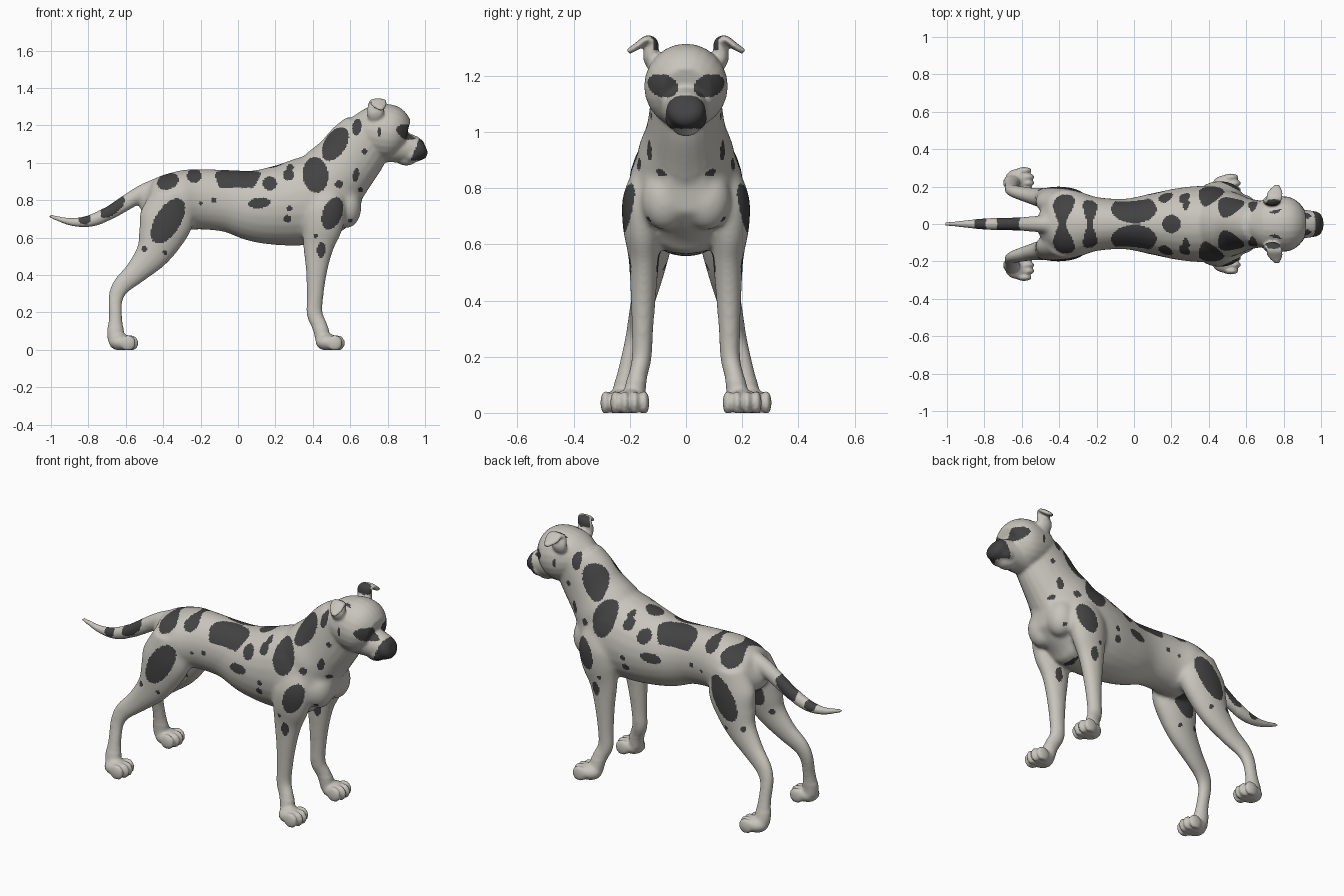
import bpy
import bmesh
import math
from mathutils import Vector, Matrix

default_cube = bpy.data.objects.get("Cube")
if default_cube:
    bpy.data.objects.remove(default_cube, do_unlink=True)


def make_material(name, colour):
    material = bpy.data.materials.new(name)
    material.use_nodes = True
    material.diffuse_color = (*colour, 1)
    shader = material.node_tree.nodes["Principled BSDF"]
    shader.inputs["Base Color"].default_value = (*colour, 1)
    shader.inputs["Roughness"].default_value = 0.8
    return material


coat = make_material("pale_coat", (.57, .555, .50))
spot = make_material("dark_spots", (.055, .055, .055))

X_AXIS, Y_AXIS = Vector((1, 0, 0)), Vector((0, 1, 0))
bm = bmesh.new()


def catmull(a, b, c, d, t):
    return [(2 * q + (r - p) * t + (2 * p - 5 * q + 4 * r - s) * t * t
             + (3 * q - p - 3 * r + s) * t ** 3) / 2
            for p, q, r, s in zip(a, b, c, d)]


def tube(rings, side=Y_AXIS, mirror=1, sides=24, steps=5):
    """Closed loft; each ring is x, y, z, radius along side, radius across."""
    rings = [(x, y * mirror, z, w, h) for x, y, z, w, h in rings]
    padded = [rings[0]] + rings + [rings[-1]]
    fine = [catmull(*padded[i:i + 4], k / steps)
            for i in range(len(rings) - 1) for k in range(steps)]
    fine.append(rings[-1])
    centres = [Vector(ring[:3]) for ring in fine]
    loops = []
    for i, ring in enumerate(fine):
        tangent = centres[min(i + 1, len(fine) - 1)] - centres[max(i - 1, 0)]
        across = tangent.cross(side).normalized()
        loop = []
        for k in range(sides):
            angle = math.tau * k / sides
            loop.append(bm.verts.new(centres[i] + side * ring[3] * math.cos(angle)
                                     + across * ring[4] * math.sin(angle)))
        loops.append(loop)
    faces = [bm.faces.new(loops[0]), bm.faces.new(loops[-1][::-1])]
    for low, high in zip(loops, loops[1:]):
        for k in range(sides):
            n = (k + 1) % sides
            faces.append(bm.faces.new((low[k], high[k], high[n], low[n])))
    bmesh.ops.recalc_face_normals(bm, faces=faces)


def blob(centre, radii):
    matrix = Matrix.Translation(centre) @ Matrix.Diagonal((*radii, 1))
    bmesh.ops.create_uvsphere(bm, u_segments=20, v_segments=14, radius=1, matrix=matrix)


def along_middle(profile):
    """Turn x, z, half width, half height into rings on the centre plane."""
    return [(x, 0, z, w, h) for x, z, w, h in profile]


# Torso, neck, skull, muzzle and tail
tube(along_middle([
    (-.51, .81, .04, .05), (-.47, .80, .11, .10), (-.4, .80, .165, .135),
    (-.3, .80, .175, .16), (-.2, .805, .145, .162), (-.05, .795, .135, .167),
    (.1, .77, .165, .195), (.25, .775, .195, .22), (.4, .80, .205, .24),
    (.5, .81, .19, .225), (.6, .80, .14, .15), (.66, .79, .07, .08)]))
tube(along_middle([
    (.42, .82, .17, .19), (.5, .91, .175, .195), (.575, .995, .145, .178),
    (.64, 1.08, .13, .17), (.7, 1.15, .125, .15)]))
tube(along_middle([
    (.60, 1.2, .05, .05), (.66, 1.185, .115, .11), (.74, 1.17, .143, .145),
    (.81, 1.16, .148, .15), (.86, 1.15, .13, .13), (.9, 1.14, .09, .09)]))
tube(along_middle([
    (.8, 1.1, .1, .1), (.87, 1.085, .085, .085), (.93, 1.075, .074, .075),
    (.97, 1.075, .068, .063), (.99, 1.08, .058, .052), (1.003, 1.085, .035, .03)]))
tube(along_middle([
    (-.4, .88, .05, .05), (-.5, .845, .045, .045), (-.6, .785, .038, .043),
    (-.7, .725, .034, .038), (-.8, .687, .03, .031), (-.9, .685, .02, .02),
    (-1.008, .716, .009, .009)]))
blob((.9, 0, 1.02), (.055, .05, .035))

FRONT_LEG = [
    (.43, .12, .88, .06, .09), (.46, .15, .77, .075, .115), (.45, .155, .66, .07, .11),
    (.43, .15, .55, .055, .083), (.42, .152, .42, .046, .058), (.412, .155, .28, .038, .045),
    (.41, .158, .19, .036, .044), (.44, .175, .12, .036, .042), (.455, .187, .05, .042, .04)]
HIND_LEG = [
    (-.36, .1, .84, .08, .1), (-.38, .115, .71, .082, .145), (-.415, .125, .6, .075, .122),
    (-.46, .135, .51, .06, .092), (-.545, .15, .415, .045, .064), (-.625, .17, .34, .036, .05),
    (-.655, .185, .27, .032, .04), (-.655, .205, .18, .032, .037),
    (-.655, .22, .1, .037, .045), (-.65, .227, .05, .042, .045)]
EAR = [
    (.735, .1, 1.21, .035, .02), (.735, .125, 1.265, .045, .028), (.74, .118, 1.315, .045, .02),
    (.75, .14, 1.33, .045, .014), (.755, .175, 1.305, .04, .013), (.765, .207, 1.285, .015, .01)]


def paw(x, y, mirror):
    blob((x, y * mirror, .04), (.065, .06, .045))
    for place in (-1.5, -.5, .5, 1.5):
        reach = .058 - .014 * abs(place)
        blob((x + reach, (y + place * .034) * mirror, .036), (.042, .0185, .043))


# Paired parts on both flanks
for flank in (-1, 1):
    tube(FRONT_LEG, mirror=flank)
    tube(HIND_LEG, mirror=flank)
    tube(EAR, side=X_AXIS, mirror=flank)
    paw(.48, .2, flank)
    paw(-.625, .235, flank)
    blob((.58, .075 * flank, .76), (.08, .085, .11))
    blob((.845, .07 * flank, 1.205), (.05, .05, .035))
    blob((.93, .04 * flank, 1.05), (.045, .034, .042))

# Fuse all the parts into one skin
mesh = bpy.data.meshes.new("body")
bm.to_mesh(mesh)
bm.free()
body = bpy.data.objects.new("body", mesh)
bpy.context.collection.objects.link(body)
remesh = body.modifiers.new("fuse", "REMESH")
remesh.mode = "VOXEL"
remesh.voxel_size = .008
graph = bpy.context.evaluated_depsgraph_get()
skin = bpy.data.meshes.new_from_object(body.evaluated_get(graph))
body.modifiers.clear()
body.data = skin
skin.name = "body"
skin.materials.clear()
skin.materials.append(coat)
skin.materials.append(spot)

# Spots seen from the flank: x, z, long radius, short radius, tilt in degrees
LARGE_SPOTS = [
    (-.375, .69, .135, .068, 58), (.415, .935, .095, .068, 95), (.505, .73, .09, .052, 70),
    (.52, 1.1, .1, .058, 58), (.115, .785, .06, .028, 5), (-.375, .9, .06, .042, 20),
    (.635, 1.19, .045, .025, 80), (.445, .535, .042, .022, 85), (.63, .935, .036, .017, 80),
    (-.67, .765, .08, .038, 40), (-.82, .7, .035, .03, 0), (.755, 1.165, .026, .008, 90)]
# Small round spots: x, z, radius
SMALL_SPOTS = [
    (-.235, .93, .038), (.17, .89, .038), (.27, .935, .03), (.28, .975, .018),
    (.275, .755, .016), (.265, .7, .021), (.54, .885, .021), (.675, 1.06, .014),
    (.655, .855, .014), (.415, .61, .012), (-.39, .52, .012), (-.5, .54, .016),
    (-.13, .8, .014), (-.2, .785, .01), (.6, .69, .011)]
# Spots seen from above: x, distance from the middle, two radii, lowest height
TOP_SPOTS = [(0, .08, .122, .075, .865), (.2, 0, .05, .05, .9), (.745, .095, .045, .04, 1.29)]


def in_ellipse(u, v, a, b, tilt=0):
    c, s = math.cos(math.radians(tilt)), math.sin(math.radians(tilt))
    return ((u * c + v * s) / a) ** 2 + ((v * c - u * s) / b) ** 2 < 1


def is_dark(point):
    x, y, z = point.x, abs(point.y), point.z
    if z > 1.012 and x > .925 + (z - 1.02) * .4:      # nose and upper lip
        return True
    if x > .8 and in_ellipse(y - .083, z - 1.165, .056, .04, 20):      # eye patch
        return True
    if any(z > low and in_ellipse(x - u, y - v, a, b) for u, v, a, b, low in TOP_SPOTS):
        return True
    if any(in_ellipse(x - u, z - v, r, r) for u, v, r in SMALL_SPOTS):
        return True
    return any(in_ellipse(x - u, z - v, a, b, tilt) for u, v, a, b, tilt in LARGE_SPOTS)


# Blend the muscles, keep the toes and face crisp, then colour the coat
bm = bmesh.new()
bm.from_mesh(skin)
soft = [v for v in bm.verts if v.co.z > .12 and -.72 < v.co.x < .68]
for step in range(14):
    bmesh.ops.smooth_vert(bm, verts=soft if step > 1 else bm.verts, factor=.5,
                          use_axis_x=True, use_axis_y=True, use_axis_z=True)
for vert in bm.verts:
    vert.co.z = max(vert.co.z, 0)
for face in bm.faces:
    face.smooth = True
    face.material_index = int(is_dark(face.calc_center_median()))
bm.to_mesh(skin)
bm.free()
